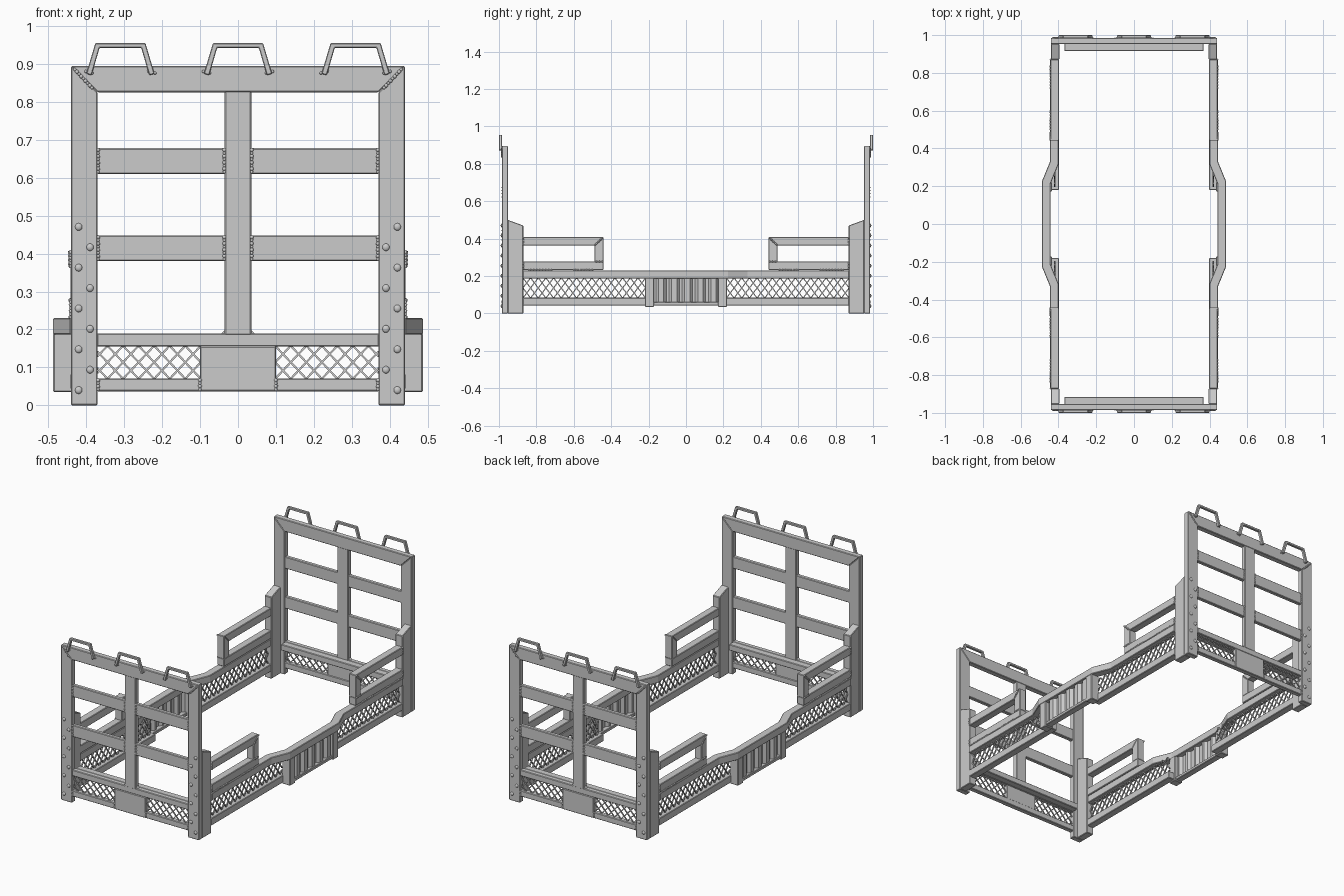
import bpy, bmesh, math
from mathutils import Vector, Matrix

if "Cube" in bpy.data.objects:
    bpy.data.objects.remove(bpy.data.objects["Cube"])


def finish(name, bm, mirror="xy", bevel=0.0, smooth=False):
    bmesh.ops.recalc_face_normals(bm, faces=bm.faces)
    me = bpy.data.meshes.new(name)
    bm.to_mesh(me)
    bm.free()
    ob = bpy.data.objects.new(name, me)
    bpy.context.collection.objects.link(ob)
    if smooth:
        for p in me.polygons:
            p.use_smooth = True
    if bevel:
        b = ob.modifiers.new("Bevel", 'BEVEL')
        b.width, b.segments, b.limit_method = bevel, 1, 'ANGLE'
    if mirror:
        m = ob.modifiers.new("Mirror", 'MIRROR')
        m.use_axis = ("x" in mirror, "y" in mirror, False)
        m.use_mirror_merge = False
    return ob


def add_prism(bm, pts, axis, a, b):
    """Extrude a 2D outline along an axis from a to b."""
    def at(p, t):
        return {"x": (t, p[0], p[1]), "y": (p[0], t, p[1]), "z": (p[0], p[1], t)}[axis]
    lo = [bm.verts.new(at(p, a)) for p in pts]
    hi = [bm.verts.new(at(p, b)) for p in pts]
    bm.faces.new(lo)
    bm.faces.new(hi)
    n = len(pts)
    for i in range(n):
        bm.faces.new((lo[i], lo[(i + 1) % n], hi[(i + 1) % n], hi[i]))


def prism(name, pts, axis, a, b, mirror="xy", bevel=0.003):
    bm = bmesh.new()
    add_prism(bm, pts, axis, a, b)
    return finish(name, bm, mirror, bevel)


def box(name, x, y, z, mirror="xy", bevel=0.003):
    return prism(name, [(x[0], y[0]), (x[1], y[0]), (x[1], y[1]), (x[0], y[1])],
                 "z", z[0], z[1], mirror, bevel)


def lattice(name, axis, u0, u1, z0, z1, t, pitch=0.041, rows=2, w=0.0035):
    """Diamond wire mesh: two families of diagonals clipped to a rectangle."""
    bm = bmesh.new()
    h = z1 - z0
    run = rows * pitch
    count = int((u1 - u0 + run) / pitch) + 2
    for k in range(count):
        start = u0 - run + k * pitch
        for flip in (0, 1):
            s0 = max(0.0, (u0 - start) / run)
            s1 = min(1.0, (u1 - start) / run)
            if s1 - s0 < 0.03:
                continue
            ends = []
            for s in (s0, s1):
                ends.append((start + s * run, (z1 - s * h) if flip else (z0 + s * h)))
            (a, b), (c, d) = ends
            off = 0.0015 if flip else -0.0015
            add_prism(bm, [(a - w, b), (a + w, b), (c + w, d), (c - w, d)],
                      axis, t - 0.003 + off, t + 0.003 + off)
    return finish(name, bm)


def welds(name, segs, r=0.006):
    """Bumpy weld beads made from rows of overlapping small spheres."""
    bm = bmesh.new()
    for p, q in segs:
        p, q = Vector(p), Vector(q)
        n = max(2, round((q - p).length / (r * 1.3)))
        for i in range(n + 1):
            bmesh.ops.create_icosphere(bm, subdivisions=1, radius=r * (1.0 if i % 2 else 0.8),
                                       matrix=Matrix.Translation(p.lerp(q, i / n)))
    return finish(name, bm, smooth=True)


# End frames (front built, mirrored to the back)
prism("end_post", [(0.37, 0), (0.44, 0), (0.44, 0.895), (0.37, 0.825)], "y", -0.985, -0.952)
prism("end_top_beam", [(-0.37, 0.825), (0.37, 0.825), (0.44, 0.895), (-0.44, 0.895)],
      "y", -0.985, -0.952, "y")
box("end_center_post", (-0.035, 0.035), (-0.983, -0.954), (0.185, 0.83), "y")
for i, z in enumerate((0.38, 0.61)):
    box(f"end_slat_{i + 1}", (0.03, 0.372), (-0.98, -0.957), (z, z + 0.068))
box("end_upper_rail", (-0.372, 0.372), (-0.982, -0.954), (0.155, 0.19), "y")
box("end_lower_rail", (-0.372, 0.372), (-0.982, -0.954), (0.037, 0.071), "y")
box("end_ledge", (-0.368, 0.368), (-0.955, -0.915), (0.155, 0.19), "y")
box("end_center_plate", (-0.1, 0.1), (-0.984, -0.957), (0.037, 0.156), "y")
lattice("end_mesh", "y", 0.098, 0.372, 0.07, 0.157, -0.968)

# Small gussets at the foot of the centre post
prism("center_post_gusset", [(0.033, 0.188), (0.046, 0.188), (0.033, 0.201)], "y", -0.978, -0.958, bevel=0)

# Carry handles on the top beam
handle = [(-0.09, 0.874), (-0.066, 0.955), (0.066, 0.955), (0.09, 0.874),
          (0.076, 0.87), (0.055, 0.942), (-0.055, 0.942), (-0.076, 0.87)]
prism("center_handle", handle, "y", -1.0, -0.984, "y", 0.002)
prism("outer_handle", [(x + 0.31, z) for x, z in handle], "y", -1.0, -0.984, "xy", 0.002)

# Staggered rivets on the posts
bm = bmesh.new()
for i in range(9):
    loc = Vector((0.42 if i % 2 == 0 else 0.39, -0.985, 0.04 + i * 0.0538))
    bmesh.ops.create_uvsphere(bm, u_segments=10, v_segments=6, radius=0.01,
                              matrix=Matrix.Translation(loc) @ Matrix.Diagonal((1, 0.6, 1, 1)))
finish("post_rivets", bm, smooth=True)

# Side corner posts with sloped tops
prism("side_post", [(-0.953, 0), (-0.87, 0), (-0.87, 0.47), (-0.953, 0.5)], "x", 0.395, 0.44)

# Side top rail, bowing outwards in the middle
outer = [(0.445, -0.872), (0.445, -0.33), (0.488, -0.225)]
inner = [(0.443, -0.21), (0.4, -0.315), (0.4, -0.872)]
rail = (outer + [(x, -y) for x, y in reversed(outer)]
        + [(x, -y) for x, y in reversed(inner)] + inner)
prism("side_top_rail", rail, "z", 0.187, 0.23, "x")
box("side_lower_rail", (0.398, 0.441), (-0.872, -0.18), (0.042, 0.084))
lattice("side_mesh", "x", -0.872, -0.2, 0.082, 0.19, 0.42)

# Bowed centre panel with end posts, bottom bar and corrugated sheet
box("panel_end_post", (0.435, 0.487), (-0.22, -0.172), (0.035, 0.19))
box("panel_bottom_bar", (0.445, 0.484), (-0.175, 0.175), (0.042, 0.06), "x")
wave, n = [], 5
step = 0.35 / n
for i in range(n):
    y = -0.175 + i * step
    wave += [(0.462, y), (0.462, y + step * 0.2), (0.478, y + step * 0.4), (0.478, y + step * 0.8)]
wave.append((0.462, 0.175))
sheet = wave + [(x - 0.006, y) for x, y in reversed(wave)]
prism("corrugated_panel", sheet, "z", 0.055, 0.19, "x", 0)

# Guard rails at each corner
box("guard_lower_bar", (0.398, 0.442), (-0.872, -0.442), (0.232, 0.278))
prism("guard_top_bar", [(-0.872, 0.362), (-0.49, 0.362), (-0.442, 0.408), (-0.872, 0.408)],
      "x", 0.398, 0.442)
prism("guard_end_post", [(-0.49, 0.275), (-0.442, 0.275), (-0.442, 0.408), (-0.49, 0.362)],
      "x", 0.398, 0.442)

# Weld beads
beads = [((0.385, -0.985, 0.837), (0.43, -0.985, 0.885)),
         ((0.443, -0.485, 0.367), (0.443, -0.447, 0.403)),
         ((0.442, -0.485, 0.277), (0.442, -0.447, 0.277)),
         ((0.442, -0.84, 0.232), (0.442, -0.72, 0.232)),
         ((0.442, -0.6, 0.232), (0.442, -0.5, 0.232)),
         ((0.441, -0.87, 0.367), (0.441, -0.87, 0.403)),
         ((0.441, -0.87, 0.24), (0.441, -0.87, 0.272))]
for z in (0.385, 0.615):
    for x in (0.036, 0.369):
        beads.append(((x, -0.98, z), (x, -0.98, z + 0.058)))
for x in (0.1, 0.369):
    beads.append(((x, -0.982, 0.042), (x, -0.982, 0.066)))
for x in (0.083, 0.227, 0.393):
    beads.append(((x - 0.008, -0.985, 0.876), (x + 0.008, -0.985, 0.88)))
welds("weld_beads", beads)
